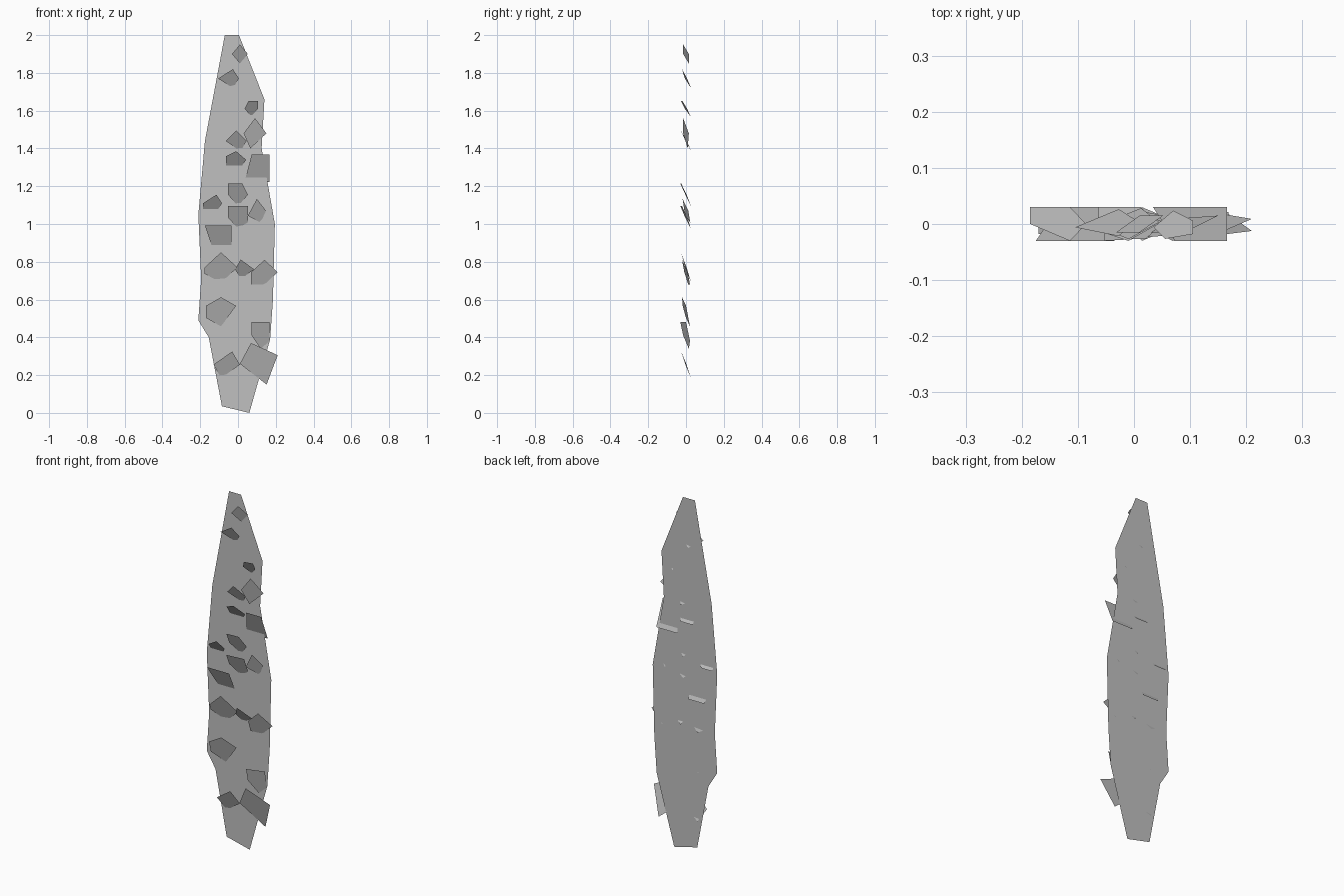
import bpy
import bmesh
import math

cube = bpy.data.objects.get("Cube")
if cube:
    bpy.data.objects.remove(cube, do_unlink=True)

SHEET_Y = 0.02     # depth of the backing sheet
LEAN = 0.03        # how far shard corners lean out of the sheet
COMPASS = "N NNE NE ENE E ESE SE SSE S SSW SW WSW W WNW NW NNW".split()

# One grey stone material for everything
stone = bpy.data.materials.new("stone_grey")
stone.use_nodes = True
grey = (0.53, 0.53, 0.53, 1)
stone.diffuse_color = grey
stone.node_tree.nodes["Principled BSDF"].inputs["Base Color"].default_value = grey


def flat_polygon(name, corners):
    """Make a single-face object whose front side looks towards -y."""
    bm = bmesh.new()
    face = bm.faces.new([bm.verts.new(c) for c in corners])
    face.normal_update()
    if face.normal.y > 0:
        face.normal_flip()
    bmesh.ops.triangulate(bm, faces=bm.faces[:])
    mesh = bpy.data.meshes.new(name)
    bm.to_mesh(mesh)
    bm.free()
    mesh.materials.append(stone)
    obj = bpy.data.objects.new(name, mesh)
    bpy.context.collection.objects.link(obj)
    return obj


def corner_on_box(bearing):
    """Point where a compass bearing meets the edge of a unit square."""
    angle = math.tau * COMPASS.index(bearing) / len(COMPASS)
    u, v = math.sin(angle), math.cos(angle)
    reach = max(abs(u), abs(v))
    return u / reach, v / reach


def shard(name, x, z, half_width, half_height, twist, bearings):
    """Leaning chip: top forward, bottom through the sheet, twisted sideways."""
    corners = []
    for bearing in bearings.split():
        u, v = corner_on_box(bearing)
        y = LEAN * (twist * u - (1 - abs(twist)) * v)
        corners.append((x + u * half_width, y, z + v * half_height))
    return flat_polygon(name, corners)


# Tall irregular backing sheet, tapering to both ends
outline = [(-.07, 2), (.005, 2), (.14, 1.66), (.125, 1.4), (.195, 1), (.185, .6),
           (.17, .39), (.06, 0), (-.085, .035), (-.155, .4), (-.21, .49),
           (-.195, .71), (-.21, 1.05), (-.175, 1.44)]
flat_polygon("backing_sheet", [(x, SHEET_Y, z) for x, z in outline])

# Shards from top to bottom: centre, half size, twist, corner bearings
shards = [
    (.01, 1.9, .042, .05, .5, "N E S W"),
    (-.05, 1.77, .055, .05, .2, "NNE E SSE W"),
    (.07, 1.61, .035, .04, .2, "NNW NE E S W"),
    (.09, 1.48, .06, .08, .5, "N E SSW W"),
    (-.01, 1.44, .055, .055, .1, "N E SSE W"),
    (-.01, 1.34, .053, .045, 0, "N E SSE SW WNW"),
    (.1, 1.295, .066, .073, 0, "NNW NE SE SW"),
    (0, 1.155, .053, .06, .1, "NW NNE E S W"),
    (-.135, 1.11, .05, .045, 0, "NNE E SSE SW W"),
    (0, 1.035, .053, .06, .15, "NW NE ESE S W"),
    (.1, 1.07, .048, .063, .4, "N E SSE WSW"),
    (-.105, .93, .07, .063, 0, "NW NE SE SSW"),
    (-.09, .77, .087, .08, .1, "N E S WSW W"),
    (.035, .76, .05, .052, 0, "NNW E SSW W"),
    (.14, .745, .07, .065, .3, "N E S SW W"),
    (-.09, .535, .08, .077, .3, "N ENE S WSW WNW"),
    (.12, .41, .048, .07, .5, "NW NE ESE S W"),
    (-.06, .255, .07, .07, .1, "NNE E SSW W"),
    (.11, .26, .1, .11, 0, "NNW ENE SSE W"),
]
for number, values in enumerate(shards, 1):
    shard(f"shard_{number}", *values)
